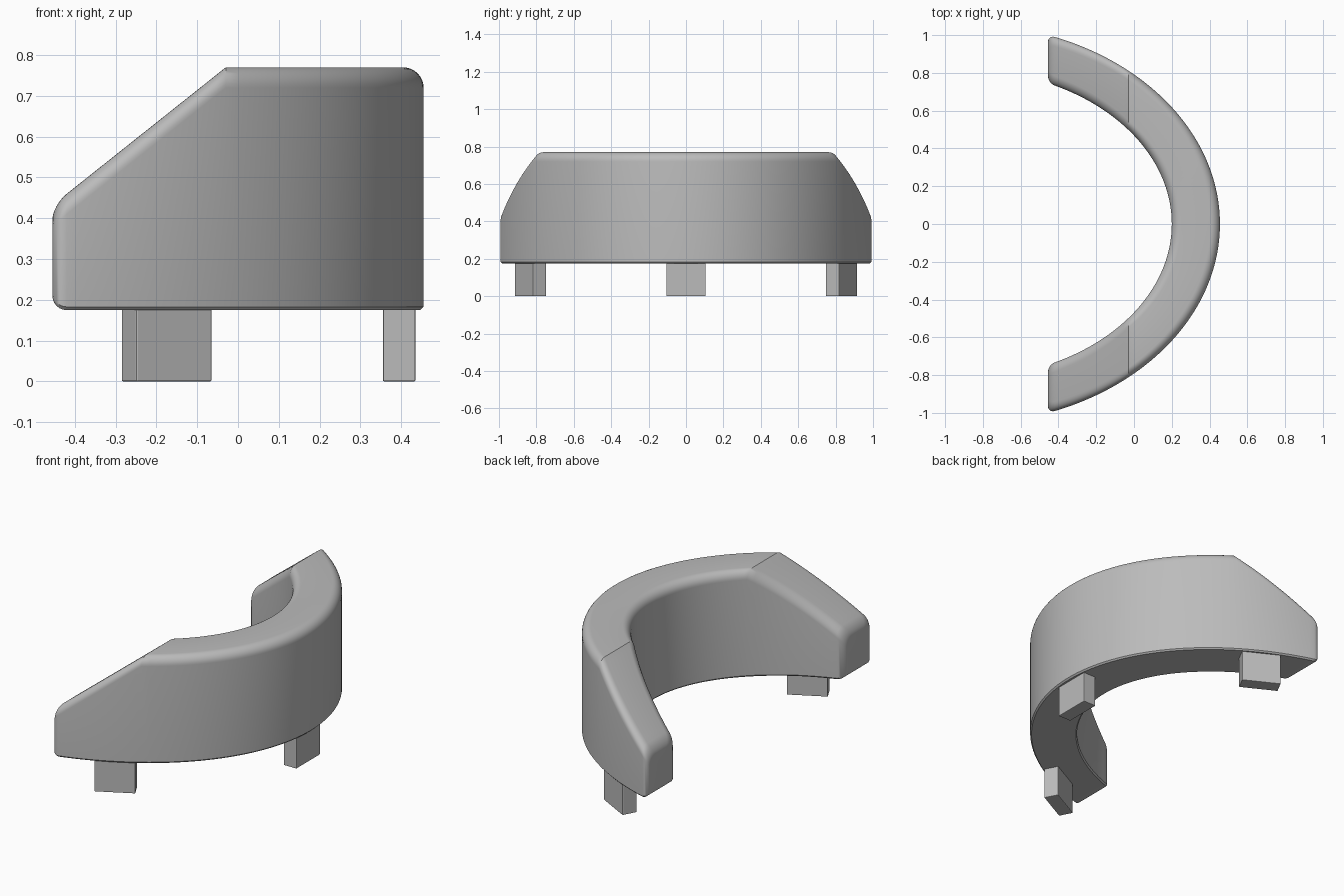
import bpy, bmesh, math
from mathutils import Vector

if "Cube" in bpy.data.objects:
    bpy.data.objects.remove(bpy.data.objects["Cube"])

grey = bpy.data.materials.new("plain grey")
grey.diffuse_color = (0.5, 0.5, 0.5, 1)
grey.use_nodes = True
grey.node_tree.nodes["Principled BSDF"].inputs["Base Color"].default_value = grey.diffuse_color

CX = -0.9                                   # shared centre of both ellipses
OUTER, INNER = (1.355, 1.059), (1.10, 0.815)
X_END, X_CREASE = -0.455, -0.03
Z_LOW, Z_TOP, SLOPE = 0.175, 0.77, 0.795
R_TOP, R_END, R_LOW = 0.05, 0.035, 0.008


def angle_at(ell, x):
    return math.acos((x - CX) / ell[0])


def point(ell, a):
    return Vector((CX + ell[0] * math.cos(a), ell[1] * math.sin(a)))


def top_z(x):
    return min(Z_TOP, Z_TOP - SLOPE * (X_CREASE - x))


def section(o, i, inset):
    """Rounded cross-section between the outer and inner curve points."""
    d = (i - o).normalized()
    o, i = o + d * inset, i - d * inset
    low = Z_LOW + inset

    def half(p, s):
        pts = [(p + s * R_LOW, low), (p, low + R_LOW)]
        for k in range(9):
            a = math.pi / 2 * k / 8
            q = p + s * R_TOP * (1 - math.cos(a))
            pts.append((q, top_z(q.x) - inset - R_TOP * (1 - math.sin(a))))
        return [(q.x, q.y, z) for q, z in pts]
    return half(o, d) + half(i, -d)[::-1]


# Rows for one half: rounded end, sloping arm, then the level middle
rows = []
for k in range(7):
    a = math.pi / 2 * k / 6
    rows.append((X_END + R_END * (1 - math.sin(math.pi / 2 - a)), R_END * (1 - math.sin(a))))
N = 16
x0 = X_END + R_END
rows += [(x0 + (X_CREASE - x0) * k / N, 0) for k in range(1, N + 1)]
half_rows = []
for x, inset in rows:
    o, i = (point(e, angle_at(e, x)) for e in (OUTER, INNER))
    half_rows.append(section(o, i, inset))
M = 28
ao, ai = angle_at(OUTER, X_CREASE), angle_at(INNER, X_CREASE)
for k in range(1, M + 1):
    t = 1 - k / M
    half_rows.append(section(point(OUTER, ao * t), point(INNER, ai * t), 0))
mirrored = [[(x, -y, z) for x, y, z in r] for r in half_rows[:-1]]
all_rows = half_rows + mirrored[::-1]

# Curved body
bm = bmesh.new()
rings = [[bm.verts.new(p) for p in r] for r in all_rows]
for r, s in zip(rings, rings[1:]):
    for j in range(len(r)):
        n = (j + 1) % len(r)
        bm.faces.new((r[j], r[n], s[n], s[j]))
bm.faces.new(rings[0])
bm.faces.new(rings[-1])
bmesh.ops.recalc_face_normals(bm, faces=bm.faces)
me = bpy.data.meshes.new("curved_body")
bm.to_mesh(me)
bm.free()
body = bpy.data.objects.new("curved_body", me)
bpy.context.collection.objects.link(body)
me.materials.append(grey)
bpy.context.view_layer.objects.active = body
body.select_set(True)
bpy.ops.object.shade_smooth_by_angle(angle=math.radians(30))


# Legs: thin blocks following the curve
def leg(name, x, y, turn):
    bpy.ops.mesh.primitive_cube_add(size=1, location=(x, y, 0.095), rotation=(0, 0, turn))
    ob = bpy.context.object
    ob.name = name
    ob.scale = (0.21, 0.08, 0.19)
    bpy.ops.object.transform_apply(location=False, rotation=False, scale=True)
    ob.data.materials.append(grey)
    bev = ob.modifiers.new("soft edges", 'BEVEL')
    bev.width, bev.segments = 0.004, 2


leg("middle_leg", 0.395, 0, math.pi / 2)
for side, s in (("back", 1), ("front", -1)):
    leg(side + "_leg", -0.175, s * 0.832, -s * math.radians(28))
